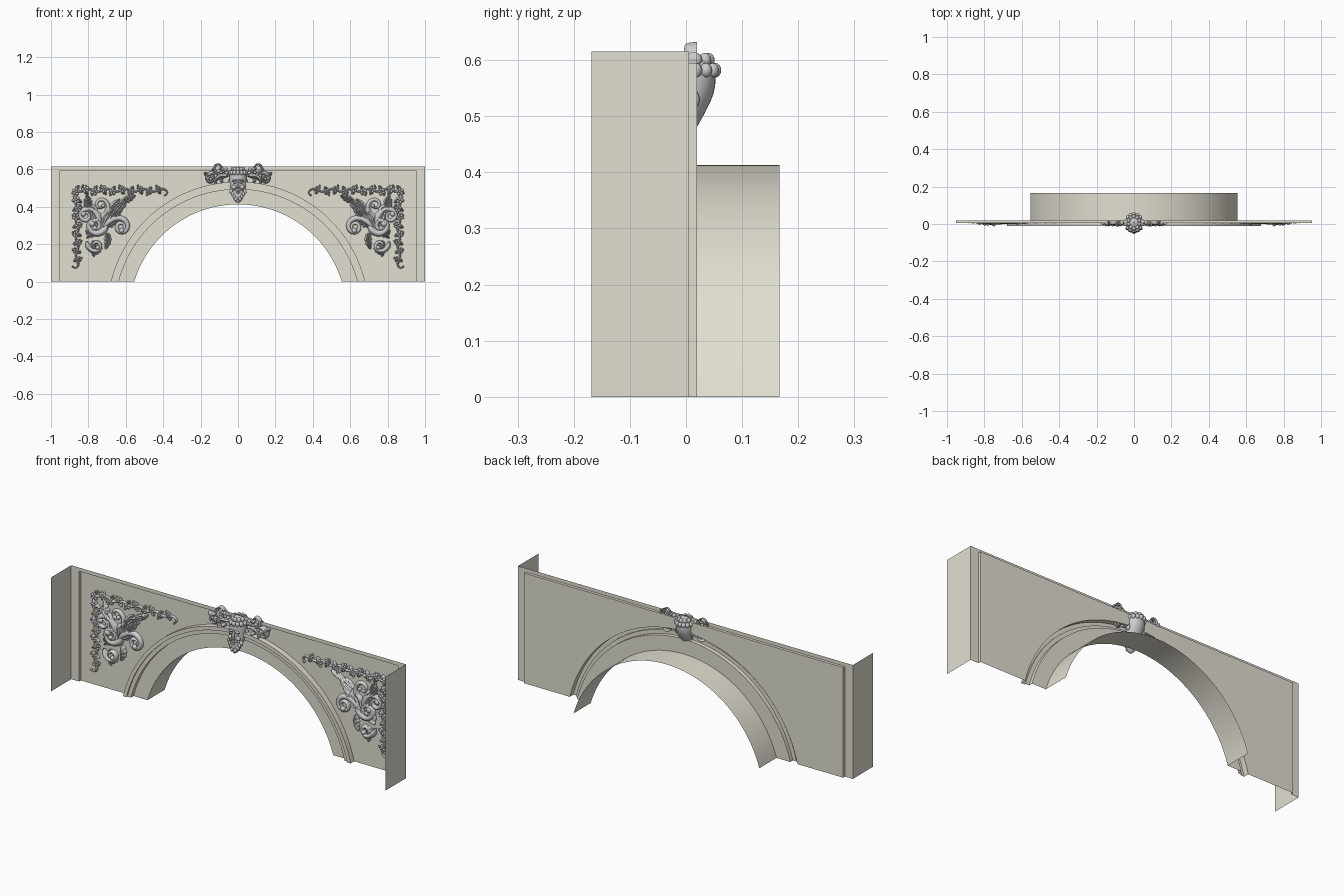
import bpy, bmesh, math, random
from mathutils import Matrix, Vector

if "Cube" in bpy.data.objects:
    bpy.data.objects.remove(bpy.data.objects["Cube"])

random.seed(4)
CZ = -0.166                      # centre height of the arch circles
R_IN, R_A, R_B, R_OUT = 0.579, 0.659, 0.68, 0.70
PANEL_Y, FRAME_Y, WING_Y = 0.02, 0.005, -0.168

stone = bpy.data.materials.new("cream_stone")
stone.diffuse_color = (0.76, 0.74, 0.64, 1)
stone.use_nodes = True
stone.node_tree.nodes["Principled BSDF"].inputs["Base Color"].default_value = stone.diffuse_color


def finish(name, bm, mat=None, angle=35, mirror=False, subsurf=0, weld=True):
    if weld:
        bmesh.ops.remove_doubles(bm, verts=bm.verts, dist=1e-5)
    bmesh.ops.recalc_face_normals(bm, faces=bm.faces)
    me = bpy.data.meshes.new(name)
    bm.to_mesh(me)
    bm.free()
    ob = bpy.data.objects.new(name, me)
    bpy.context.collection.objects.link(ob)
    if mat:
        me.materials.append(mat)
    bpy.ops.object.select_all(action='DESELECT')
    ob.select_set(True)
    bpy.context.view_layer.objects.active = ob
    bpy.ops.object.shade_smooth_by_angle(angle=math.radians(angle))
    if mirror:
        ob.modifiers.new("mirror", 'MIRROR').use_mirror_merge = False
    if subsurf:
        m = ob.modifiers.new("subsurf", 'SUBSURF')
        m.levels = m.render_levels = subsurf
    return ob


def sheet(bm, rows, closed=False):
    """Skin a grid of points with quads."""
    vs = [[bm.verts.new(p) for p in row] for row in rows]
    n = len(rows[0])
    for a, b in zip(vs, vs[1:]):
        for i in range(n if closed else n - 1):
            j = (i + 1) % n
            bm.faces.new((a[i], a[j], b[j], b[i]))


def arc(r, y, n=56):
    a0 = math.asin(-CZ / r)
    angs = [a0 + (math.pi - 2 * a0) * i / n for i in range(n + 1)]
    return [(r * math.cos(a), y, CZ + r * math.sin(a)) for a in angs]


def ball(bm, c, r, tilt=0.0):
    m = (Matrix.Translation(Vector(c)) @ Matrix.Rotation(-tilt, 4, 'Y')
         @ Matrix.Diagonal((*r, 1)))
    bmesh.ops.create_uvsphere(bm, u_segments=10, v_segments=7, radius=1, matrix=m)


def curl(x, z, deg, length, k0=0.0, k1=0.0, n=30):
    """Path whose curvature runs from k0 to k1: straight, bent or spiral."""
    a, d, pts = math.radians(deg), length / n, []
    for i in range(n + 1):
        pts.append((x, z, a))
        a += (k0 + (k1 - k0) * i / n) * d
        x, z = x + d * math.cos(a), z + d * math.sin(a)
    return pts


def relief(bm, path, w, h, lobes=0):
    """Raised strip on the panel: a rounded scroll, or a lobed ribbed leaf."""
    rows, n = [], len(path) - 1
    for i, (x, z, a) in enumerate(path):
        t = i / n
        if lobes:
            e = max(0.03, math.sin(math.pi * t ** 0.75)) ** 0.7
            ww = w * e * (0.78 + 0.35 * abs(math.sin(math.pi * lobes * t)))
        else:
            e = min(1, 0.3 + 6 * t) * (1 - 0.6 * t)
            ww = w * e
        row = []
        for j in range(9):
            s = j / 4 - 1
            y = h * e ** 0.5 * math.sqrt(1 - s * s)
            if lobes:
                y *= 0.8 + 0.2 * math.cos(2 * math.pi * s * 2)
            row.append((x - math.sin(a) * s * ww, PANEL_Y - 0.0005 - y,
                        z + math.cos(a) * s * ww))
        rows.append(row)
    sheet(bm, rows)


def scroll(bm, x, z, deg, length, k0, k1, w=0.015, h=0.02):
    p = curl(x, z, deg, length, k0, k1)
    relief(bm, p, w, h)
    ex, ez, _ = p[-1]
    ball(bm, (ex, PANEL_Y - h * 0.6, ez), (w * 0.75, h * 0.6, w * 0.75))


def flower(bm, x, z, r, h=0.018):
    spin = random.random() * 6
    for k in range(5):
        a = spin + k * math.tau / 5
        ball(bm, (x + r * 0.6 * math.cos(a), PANEL_Y - h * 0.4, z + r * 0.6 * math.sin(a)),
             (r * 0.45, h * 0.4, r * 0.34), a)
    ball(bm, (x, PANEL_Y - h * 0.55, z), (r * 0.3, h * 0.5, r * 0.3))


# wall panel: spandrels above the arch, side strips, band inside the moulding
bm = bmesh.new()
outer = arc(R_OUT, PANEL_Y)
sheet(bm, [outer, [(x, PANEL_Y, 0.595) for x, _, _ in outer]])
for s in (-1, 1):
    xs = s * outer[0][0]
    sheet(bm, [[(xs, PANEL_Y, 0), (xs, PANEL_Y, 0.595)],
               [(s * 0.953, PANEL_Y, 0), (s * 0.953, PANEL_Y, 0.595)]])
sheet(bm, [arc(R_IN, PANEL_Y), arc(R_A, PANEL_Y)])
finish("wall_panel", bm, stone)

# raised border around the panel, with the stepped inner edge
bm = bmesh.new()
rails = ((0.953, 0.595, PANEL_Y), (0.953, 0.595, FRAME_Y), (1, 0.615, FRAME_Y))
sheet(bm, [[(-a, y, 0), (-a, y, h), (a, y, h), (a, y, 0)] for a, h, y in rails])
finish("wall_border", bm, stone)

# side returns that run forward
for name, s in (("left_return", -1), ("right_return", 1)):
    bm = bmesh.new()
    sheet(bm, [[(s, FRAME_Y, 0), (s, FRAME_Y, 0.615)], [(s, WING_Y, 0), (s, WING_Y, 0.615)]])
    finish(name, bm, stone)

# arch moulding and underside of the arch
bm = bmesh.new()
sheet(bm, [arc(r, y) for r, y in ((R_A, PANEL_Y), (R_A, -0.002), (R_B, -0.002),
                                  (R_B, -0.01), (R_OUT, -0.01), (R_OUT, PANEL_Y))])
finish("arch_moulding", bm, stone)
bm = bmesh.new()
sheet(bm, [arc(R_IN, PANEL_Y), arc(R_IN, 0.167)])
finish("arch_soffit", bm, stone)

# corner acanthus ornament, mirrored
bm = bmesh.new()
for args in ((-0.70, 0.31, -100, 0.31, -11, -52, 0.021, 0.024),
             (-0.808, 0.215, -85, 0.21, 9, 72, 0.016, 0.028),
             (-0.73, 0.34, 185, 0.21, 10, 66, 0.017, 0.02),
             (-0.73, 0.28, 48, 0.37, 1, -56, 0.019, 0.02),
             (-0.735, 0.31, 108, 0.29, 0, 58, 0.019, 0.02),
             (-0.70, 0.35, 75, 0.20, 0, 62, 0.014, 0.018)):
    scroll(bm, *args)
for x, z, deg, length, k, w in ((-0.745, 0.28, 100, 0.18, 3, 0.033), (-0.73, 0.27, 72, 0.20, -2, 0.034),
                                (-0.69, 0.35, 60, 0.13, -5, 0.026), (-0.68, 0.36, 30, 0.13, 5, 0.024),
                                (-0.62, 0.43, 15, 0.08, 4, 0.017), (-0.71, 0.30, 15, 0.08, 6, 0.020),
                                (-0.76, 0.36, 150, 0.09, -6, 0.020), (-0.70, 0.26, -75, 0.09, -8, 0.018),
                                (-0.75, 0.33, 215, 0.10, 6, 0.022), (-0.74, 0.27, 190, 0.08, 8, 0.018),
                                (-0.77, 0.22, -100, 0.09, 4, 0.017), (-0.73, 0.19, 235, 0.07, -5, 0.015),
                                (-0.79, 0.40, 100, 0.07, 4, 0.016), (-0.66, 0.33, 75, 0.09, -6, 0.018)):
    relief(bm, curl(x, z, deg, length, k, k), w, 0.019, 4)
finish("corner_acanthus", bm, angle=50, mirror=True, weld=False)

# flower garlands along the top and the side, mirrored
def garland(name, x, z, dx, dz, length, count):
    bm = bmesh.new()
    deg = math.degrees(math.atan2(dz, dx))
    step = length / count
    for i in range(count):
        cx, cz = x + dx * step * (i + 0.4), z + dz * step * (i + 0.4)
        s = 1 if i % 2 else -1
        size = 1 - 0.3 * i / count
        ox, oz = -dz * s * 0.006, dx * s * 0.006
        flower(bm, cx + ox, cz + oz, 0.021 * size)
        scroll(bm, cx, cz, deg + s * 25, step * 1.5, -s * 5, -s * 85, 0.007, 0.014)
        for turn in (70, -70, 130):
            relief(bm, curl(cx, cz, deg + s * turn, 0.031 * size, s * 12, s * 12, 12),
                   0.010, 0.013, 3)
    finish(name, bm, angle=50, mirror=True, weld=False)


garland("top_garland", -0.885, 0.488, 1, 0, 0.49, 10)
garland("side_garland", -0.860, 0.455, 0, -1, 0.365, 8)

# foliage on both sides of the keystone head
bm = bmesh.new()
for x, z, r in ((0.075, 0.588, 0.025), (0.115, 0.580, 0.024), (0.150, 0.562, 0.023)):
    flower(bm, x, z, r, 0.032)
scroll(bm, 0.05, 0.565, 10, 0.16, 0, -70, 0.012, 0.03)
scroll(bm, 0.12, 0.585, 0, 0.13, -8, -75, 0.011, 0.028)
scroll(bm, 0.10, 0.570, 30, 0.11, 8, 80, 0.010, 0.028)
for x, z, deg in ((0.06, 0.57, -20), (0.08, 0.57, 75), (0.12, 0.57, 60), (0.12, 0.56, -40),
                  (0.14, 0.56, 20), (0.09, 0.56, -15)):
    relief(bm, curl(x, z, deg, 0.048, 6, 6, 14), 0.014, 0.026, 3)
finish("keystone_foliage", bm, angle=50, mirror=True, weld=False)

# keystone head: lofted rings (z, half width, front y, back y)
bm = bmesh.new()
rows = []
for z, rx, yf, yb in ((0.42, 0.004, -0.030, -0.022), (0.43, 0.020, -0.040, -0.005),
                      (0.455, 0.030, -0.043, 0.005), (0.48, 0.037, -0.041, 0.020),
                      (0.51, 0.044, -0.037, 0.037), (0.54, 0.047, -0.037, 0.052),
                      (0.57, 0.048, -0.038, 0.055), (0.595, 0.042, -0.032, 0.052),
                      (0.608, 0.026, -0.018, 0.036), (0.613, 0.004, 0.004, 0.012)):
    c, ry = (yf + yb) / 2, (yb - yf) / 2
    rows.append([(rx * math.cos(a), c + ry * math.sin(a), z)
                 for a in (math.tau * k / 16 for k in range(16))])
sheet(bm, rows, closed=True)
finish("keystone_head", bm, angle=60, subsurf=1)

# face features, hair and beard
bm = bmesh.new()
ball(bm, (0, -0.041, 0.519), (0.007, 0.011, 0.021))
ball(bm, (0, -0.044, 0.504), (0.011, 0.009, 0.006))
ball(bm, (0, -0.041, 0.485), (0.014, 0.006, 0.004))
ball(bm, (0, -0.041, 0.476), (0.011, 0.006, 0.004))
for s in (-1, 1):
    ball(bm, (s * 0.018, -0.035, 0.541), (0.016, 0.008, 0.005), -s * 0.25)
    ball(bm, (s * 0.017, -0.034, 0.528), (0.009, 0.006, 0.005))
    ball(bm, (s * 0.022, -0.031, 0.505), (0.013, 0.010, 0.012))
    ball(bm, (s * 0.046, 0.012, 0.530), (0.007, 0.012, 0.018))
    ball(bm, (s * 0.015, -0.040, 0.493), (0.013, 0.005, 0.004), -s * 0.5)
    for k in range(4):
        ball(bm, (s * (0.010 + 0.009 * k), -0.036 + 0.004 * k, 0.443 + 0.013 * k),
             (0.009, 0.009, 0.013), s * 0.4)
finish("face_features", bm, angle=60, weld=False)

bm = bmesh.new()
for z, rx, ry, count in ((0.582, 0.043, 0.044, 14), (0.600, 0.030, 0.032, 10)):
    for k in range(count):
        a = math.tau * (k + 0.5) / count
        ball(bm, (rx * math.cos(a), 0.008 + ry * math.sin(a), z), (0.011, 0.011, 0.013))
finish("head_hair", bm, angle=60, weld=False)
